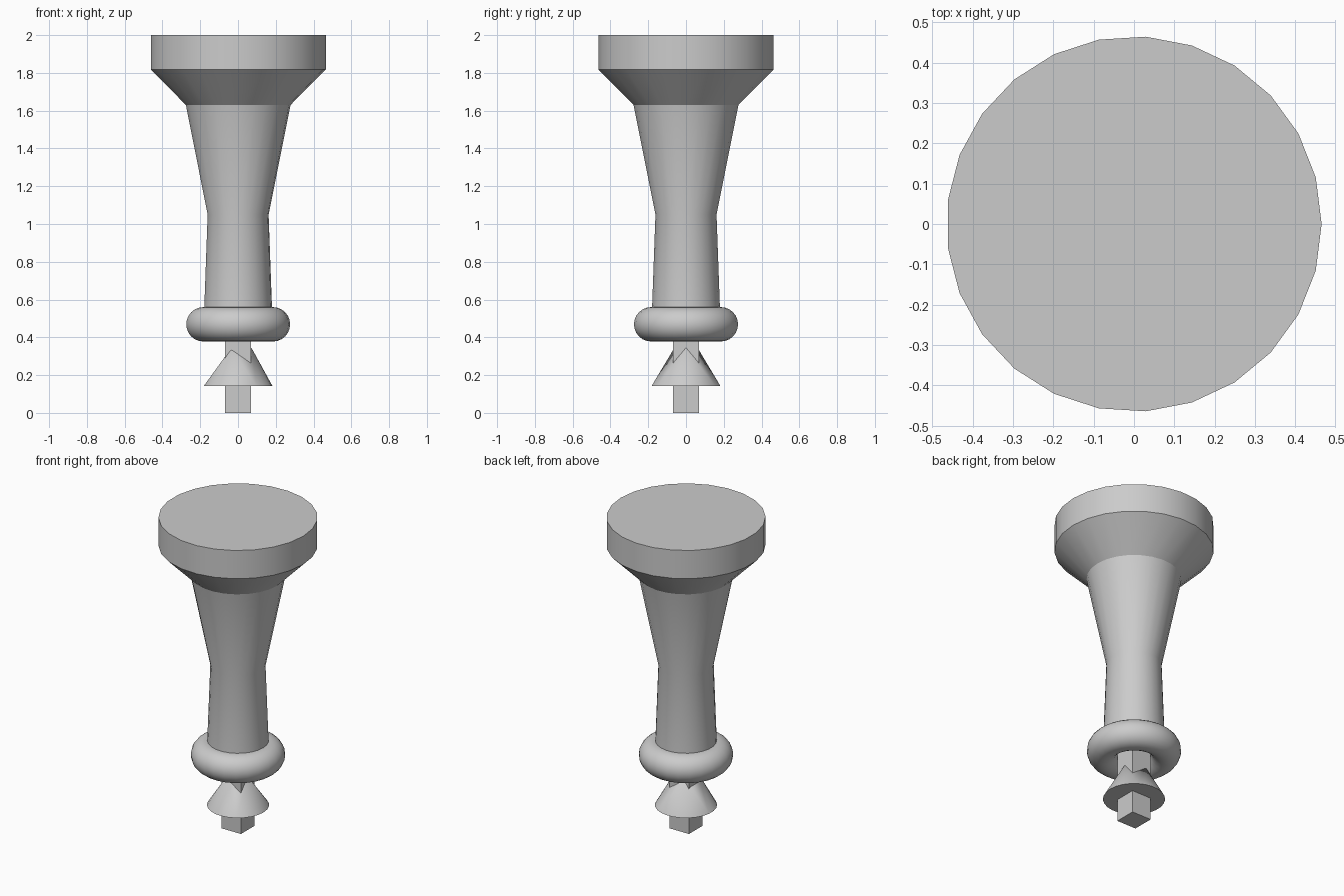
import bpy, bmesh
from math import cos, sin, pi, radians

SIDES = 25
cube = bpy.data.objects.get("Cube")
if cube:
    bpy.data.objects.remove(cube, do_unlink=True)

grey = bpy.data.materials.new("plain grey")
grey.use_nodes = True
grey.diffuse_color = (0.6, 0.6, 0.6, 1)
grey.node_tree.nodes["Principled BSDF"].inputs["Base Color"].default_value = (0.6, 0.6, 0.6, 1)


def finish(name, bm):
    """Turn a bmesh into a named, shaded object."""
    bmesh.ops.recalc_face_normals(bm, faces=bm.faces)
    mesh = bpy.data.meshes.new(name)
    bm.to_mesh(mesh)
    bm.free()
    mesh.materials.append(grey)
    obj = bpy.data.objects.new(name, mesh)
    bpy.context.collection.objects.link(obj)
    bpy.ops.object.select_all(action="DESELECT")
    obj.select_set(True)
    bpy.context.view_layer.objects.active = obj
    bpy.ops.object.shade_smooth_by_angle(angle=radians(30))


def ring(bm, radius, z, sides=SIDES):
    return [bm.verts.new((radius * cos(2 * pi * i / sides), radius * sin(2 * pi * i / sides), z))
            for i in range(sides)]


def lathe(name, profile, closed=False):
    """Join rings of (radius, z); closed loops the profile, otherwise the ends are capped."""
    bm = bmesh.new()
    rings = [ring(bm, r, z) for r, z in profile]
    pairs = list(zip(rings, rings[1:]))
    if closed:
        pairs.append((rings[-1], rings[0]))
    else:
        bm.faces.new(rings[0])
        bm.faces.new(rings[-1])
    for low, high in pairs:
        for i in range(SIDES):
            j = (i + 1) % SIDES
            bm.faces.new((low[i], low[j], high[j], high[i]))
    finish(name, bm)


# Waisted handle with flared, flat-topped head
lathe("handle", [(0.18, 0.555), (0.162, 1.05), (0.278, 1.63), (0.465, 1.818), (0.465, 2.0)])

# Rounded collar
lathe("collar", [(0.185 + 0.091 * cos(2 * pi * i / 24), 0.469 + 0.091 * sin(2 * pi * i / 24))
                 for i in range(24)], closed=True)

# Square shaft
bm = bmesh.new()
bmesh.ops.create_cube(bm, size=1)
bmesh.ops.scale(bm, vec=(0.138, 0.138, 0.558), verts=bm.verts)
bmesh.ops.translate(bm, vec=(0, 0, 0.279), verts=bm.verts)
finish("square_shaft", bm)

# Skirt: round base tapering to a small triangular top
bm = bmesh.new()
ring(bm, 0.182, 0.143)
ring(bm, 0.072, 0.343, 3)
bmesh.ops.convex_hull(bm, input=bm.verts)
bmesh.ops.dissolve_limit(bm, angle_limit=radians(0.5), verts=bm.verts, edges=bm.edges)
finish("skirt", bm)
